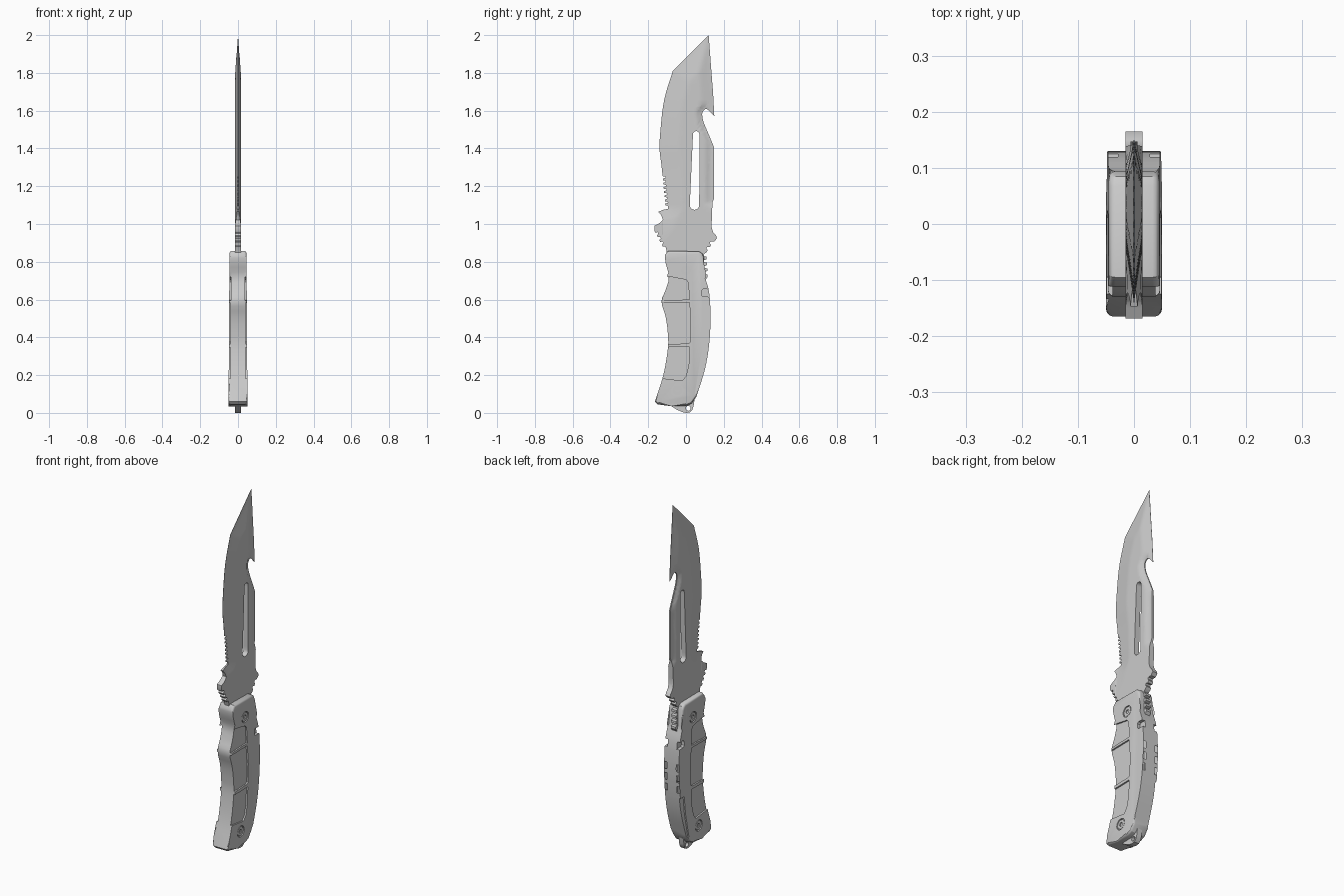
import bpy, bmesh, math
from mathutils import Vector

if "Cube" in bpy.data.objects:
    bpy.data.objects.remove(bpy.data.objects["Cube"])

T = 0.015  # half thickness of the steel


def smooth(pts, n=5):
    """Catmull-Rom curve through (y, z) points."""
    p = [Vector(q) for q in pts]
    p = [2 * p[0] - p[1]] + p + [2 * p[-1] - p[-2]]
    out = []
    for i in range(1, len(p) - 2):
        a, b, c, d = p[i - 1:i + 3]
        for k in range(n):
            t = k / n
            out.append(0.5 * (2 * b + (c - a) * t + (2 * a - 5 * b + 4 * c - d) * t * t
                              + (3 * b - a - 3 * c + d) * t ** 3))
    return [tuple(v) for v in out] + [tuple(pts[-1])]


def teeth(a, b, n, depth):
    """Row of notches cut inward along a line (outline runs anticlockwise)."""
    a, b = Vector(a), Vector(b)
    d = b - a
    inward = Vector((-d.y, d.x)).normalized() * depth
    return [tuple(a + d * ((i + t) / n) + inward * s) for i in range(n)
            for t, s in ((0, 0), (0.4, 0), (0.55, 1), (0.85, 1))]


def circle(y, z, r, n=24):
    return [(y + r * math.cos(2 * math.pi * i / n), z + r * math.sin(2 * math.pi * i / n)) for i in range(n)]


def prism(bm, pts, x0, x1):
    """Solid with a (y, z) outline between two x values."""
    a = [bm.verts.new((x0, y, z)) for y, z in pts]
    b = [bm.verts.new((x1, y, z)) for y, z in pts]
    bm.faces.new(a[::-1])
    cap = bm.faces.new(b)
    for i in range(len(a)):
        j = (i + 1) % len(a)
        bm.faces.new((a[i], a[j], b[j], b[i]))
    return cap


def finish(name, bm):
    bmesh.ops.recalc_face_normals(bm, faces=bm.faces)
    me = bpy.data.meshes.new(name)
    bm.to_mesh(me)
    bm.free()
    ob = bpy.data.objects.new(name, me)
    bpy.context.collection.objects.link(ob)
    return ob


def select(ob):
    bpy.ops.object.select_all(action='DESELECT')
    ob.select_set(True)
    bpy.context.view_layer.objects.active = ob


def cut(ob, cutter):
    m = ob.modifiers.new("cut", 'BOOLEAN')
    m.operation, m.solver, m.object = 'DIFFERENCE', 'EXACT', cutter
    select(ob)
    bpy.ops.object.modifier_apply(modifier=m.name)
    bpy.data.objects.remove(cutter)


def shade(ob, angle=30):
    select(ob)
    bpy.ops.object.shade_smooth_by_angle(angle=math.radians(angle))


def distance(p, line):
    best = 9
    for a, b in zip(line, line[1:]):
        a, b = Vector(a), Vector(b)
        d = b - a
        t = min(1, max(0, (p - a).dot(d) / d.length_squared))
        best = min(best, (p - a - d * t).length)
    return best


# Blade: outline with serrations, guard, thumb notches and gut hook
tip = (0.12, 2.0)
belly = smooth([(-0.07, 1.81), (-0.115, 1.66), (-0.135, 1.5), (-0.14, 1.4), (-0.131, 1.32), (-0.125, 1.265)])
hook = smooth([(0.147, 1.41), (0.12, 1.475), (0.093, 1.54), (0.086, 1.585), (0.1, 1.607), (0.118, 1.604), (0.15, 1.57)], 4)
back = [(0.15, 1.57), (0.143, 1.7), (0.135, 1.8), tip]
outline = [tip] + belly
outline += teeth((-0.125, 1.262), (-0.108, 1.085), 8, 0.014)
outline += [(-0.095, 1.08), (-0.12, 1.075), (-0.147, 1.065), (-0.13, 1.045), (-0.122, 1.022), (-0.14, 1.005),
            (-0.168, 0.99)]
outline += teeth((-0.168, 0.965), (-0.115, 0.865), 4, 0.012)
outline += [(-0.1, 0.84), (-0.06, 0.7), (0.1, 0.7)]
outline += teeth((0.115, 0.72), (0.108, 0.845), 4, 0.014)
outline += teeth((0.108, 0.85), (0.143, 0.905), 2, 0.012)
outline += [(0.15, 0.908), (0.165, 0.925), (0.158, 0.94), (0.143, 0.957), (0.135, 0.985), (0.137, 1.03),
            (0.14, 1.115), (0.147, 1.13)]
outline += hook + back[1:-1]
bm = bmesh.new()
prism(bm, outline, -T, T)
blade = finish("blade", bm)

# Long slot through the blade
bm = bmesh.new()
slot = [(0.045 - 0.025 * math.cos(i * math.pi / 8), 1.1 - 0.025 * math.sin(i * math.pi / 8)) for i in range(9)]
slot += [(0.054 + 0.017 * math.cos(i * math.pi / 8), 1.475 + 0.017 * math.sin(i * math.pi / 8)) for i in range(9)]
prism(bm, slot, -0.1, 0.1)
cut(blade, finish("slot_cutter", bm))

# Grinds: slice the blade finely, then thin it towards each sharpened edge
grinds = [([tip] + belly + [(-0.12, 1.1)], 0.1, 0.04), (back, 0.065, 0.04), (hook, 0.03, 0.2),
          ([(0.147, 1.41), (0.147, 1.13)], 0.045, 0.4)]
bm = bmesh.new()
bm.from_mesh(blade.data)
bmesh.ops.triangulate(bm, faces=bm.faces)
planes = [((0, -0.15 + 0.0125 * i, 0), (0, 1, 0)) for i in range(25)]
planes += [((0, 0, 1.02 + 0.02 * i), (0, 0, 1)) for i in range(49)]
for co, no in planes:
    bmesh.ops.bisect_plane(bm, geom=bm.verts[:] + bm.edges[:] + bm.faces[:], dist=1e-5, plane_co=co, plane_no=no)
for v in bm.verts:
    if v.co.z > 1.0:
        p = Vector((v.co.y, v.co.z))
        f = min(max(low, min(1, distance(p, line) / w)) for line, w, low in grinds)
        v.co.x = math.copysign(T * f, v.co.x)
bmesh.ops.recalc_face_normals(bm, faces=bm.faces)
bm.to_mesh(blade.data)
bm.free()
shade(blade)

# Handle: finger-grooved body with rounded rim
front = smooth([(-0.112, 0.835), (-0.107, 0.79), (-0.09, 0.72), (-0.108, 0.65), (-0.13, 0.59), (-0.108, 0.51),
                (-0.096, 0.42), (-0.096, 0.34), (-0.12, 0.2), (-0.165, 0.06)], 3)
rear = smooth([(0.055, 0.085), (0.1, 0.23), (0.122, 0.36), (0.13, 0.5), (0.122, 0.64), (0.094, 0.735)], 4)
body = front + [(-0.15, 0.045), (-0.075, 0.035), (0.0, 0.037), (0.03, 0.05)] + rear
body += [(0.094, 0.825), (0.085, 0.845), (0.068, 0.855), (-0.095, 0.857)]
bm = bmesh.new()
prism(bm, body, -0.045, 0.045)
rim = [e for e in bm.edges if abs(e.verts[0].co.x - e.verts[1].co.x) < 1e-6]
bmesh.ops.bevel(bm, geom=rim, offset=0.012, segments=3, profile=0.5, affect='EDGES', clamp_overlap=False)
handle = finish("handle", bm)

# Recesses: finger panels, rear notches, lower rear strip, screw seats
screws = [(0.0, 0.755), (-0.045, 0.12)]
recesses = [
    ([(-0.2, 0.725), (-0.08, 0.72), (0.0, 0.705), (0.012, 0.69), (0.018, 0.6), (-0.2, 0.594)], 0.037),
    ([(-0.2, 0.582), (0.018, 0.585), (0.025, 0.48), (0.022, 0.375), (0.012, 0.367), (-0.2, 0.362)], 0.037),
    ([(-0.2, 0.345), (0.02, 0.35), (0.014, 0.25), (0.0, 0.195), (-0.02, 0.17), (-0.2, 0.192)], 0.037),
    ([(0.085, 0.335), (0.074, 0.23), (0.045, 0.09), (0.2, 0.09), (0.2, 0.33)], 0.038)]
for i in range(5):
    z = 0.635 - 0.0625 * i
    y = 0.082 + 0.006 * math.sin(i * math.pi / 4)
    recesses.append(([(y, z + 0.012), (y + 0.008, z + 0.021), (0.2, z + 0.014), (0.2, z - 0.024),
                      (y + 0.008, z - 0.019), (y, z - 0.011)], 0.028))
recesses += [(circle(y, z, 0.031), 0.038) for y, z in screws]
bm = bmesh.new()
for pts, depth in recesses:
    for s in (-1, 1):
        prism(bm, pts, s * depth, s * 0.1)
cut(handle, finish("recess_cutter", bm))


def flare(z):
    return 1.12 - 0.14 * z


for v in handle.data.vertices:  # slightly thicker towards the butt
    v.co.x *= flare(v.co.z)
shade(handle)

# Screws with hexagonal sockets, on both sides
for name, (y, z) in zip(("upper", "lower"), screws):
    for side, s in (("right", 1), ("left", -1)):
        bm = bmesh.new()
        prism(bm, circle(y, z, 0.026), s * 0.03, s * 0.043 * flare(z))
        head = finish(f"{name}_screw_{side}", bm)
        bm = bmesh.new()
        prism(bm, circle(y, z, 0.012, 6), s * 0.038 * flare(z), s * 0.1)
        cut(head, finish("socket_cutter", bm))
        shade(head)

# Lanyard tab at the butt, with its hole
bm = bmesh.new()
prism(bm, [(-0.08, 0.06), (-0.075, 0.034), (-0.05, 0.018), (-0.02, 0.004), (0.0, 0.0), (0.02, 0.002), (0.033, 0.014),
           (0.04, 0.035), (0.045, 0.07)], -T, T)
tab = finish("lanyard_tab", bm)
bm = bmesh.new()
prism(bm, circle(0.012, 0.024, 0.013, 16), -0.1, 0.1)
hole = finish("lanyard_cutter", bm)
cut(tab, hole)
shade(tab)
